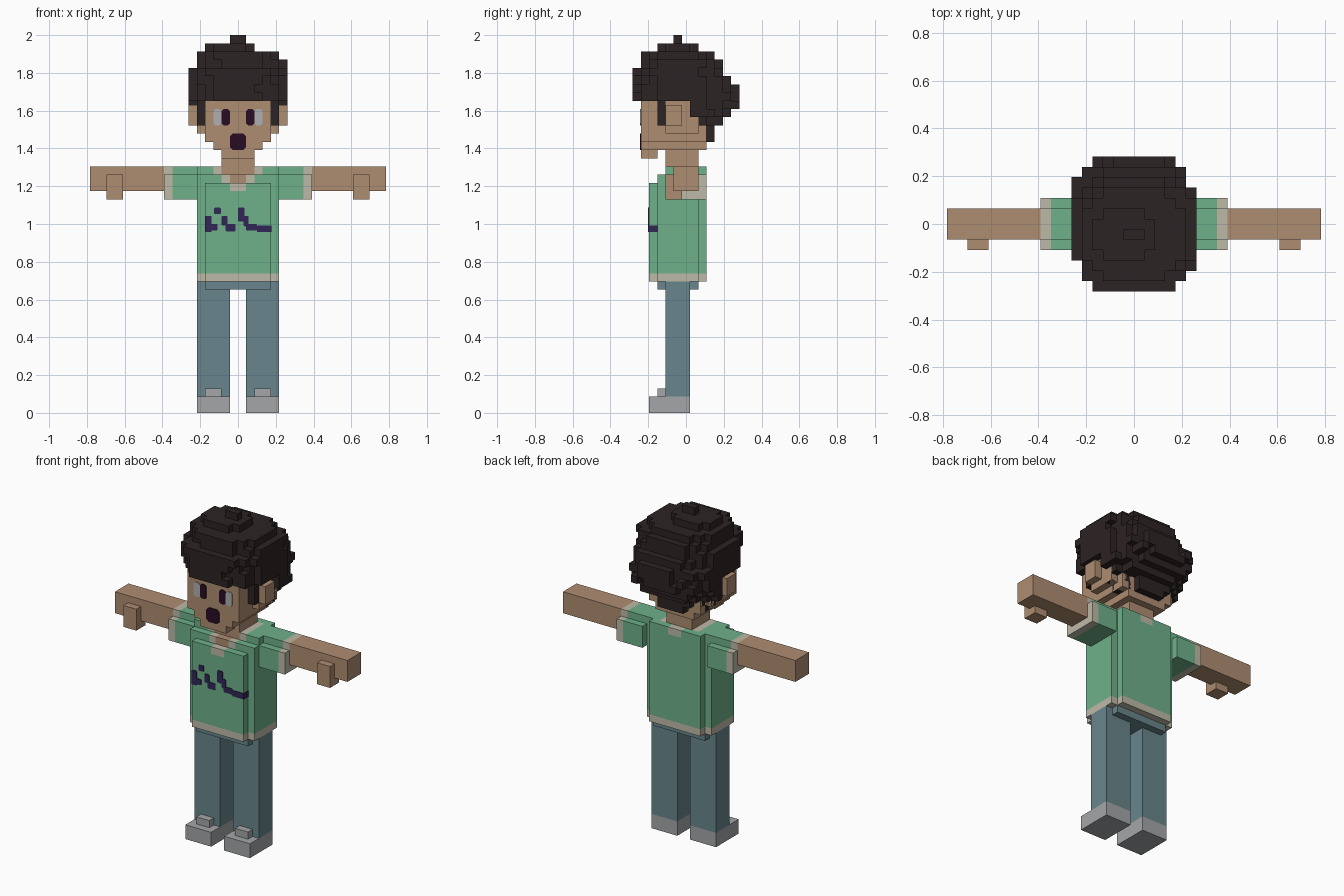
import bpy, random
from mathutils import Vector

if "Cube" in bpy.data.objects:
    bpy.data.objects.remove(bpy.data.objects["Cube"])

random.seed(4)
V = 2 / 46  # size of one block


def material(name, r, g, b):
    lin = [((c / 255 + 0.055) / 1.055) ** 2.4 for c in (r, g, b)]
    m = bpy.data.materials.new(name)
    m.diffuse_color = (*lin, 1)
    m.use_nodes = True
    m.node_tree.nodes["Principled BSDF"].inputs["Base Color"].default_value = m.diffuse_color
    return m


SKIN = material("skin", 175, 141, 113)
HAIR = material("dark hair", 44, 35, 35)
GREEN = material("shirt green", 110, 177, 138)
CREAM = material("cream trim", 190, 186, 168)
DENIM = material("denim", 104, 134, 140)
GREY = material("shoe grey", 164, 166, 167)
WHITE = material("eye white", 176, 176, 178)
DARK = material("pupil dark", 40, 12, 34)
PURPLE = material("print purple", 49, 37, 86)

CORNERS = [(0, 0, 0), (1, 0, 0), (1, 1, 0), (0, 1, 0), (0, 0, 1), (1, 0, 1), (1, 1, 1), (0, 1, 1)]
SIDES = {(0, 0, -1): (0, 3, 2, 1), (0, 0, 1): (4, 5, 6, 7), (0, -1, 0): (0, 1, 5, 4),
         (1, 0, 0): (1, 2, 6, 5), (0, 1, 0): (2, 3, 7, 6), (-1, 0, 0): (3, 0, 4, 7)}


def make(name, verts, faces, mats, indices=None):
    mesh = bpy.data.meshes.new(name)
    mesh.from_pydata([Vector(v) * V for v in verts], [], faces)
    for m in mats:
        mesh.materials.append(m)
    if indices:
        mesh.polygons.foreach_set("material_index", indices)
    mesh.update()
    ob = bpy.data.objects.new(name, mesh)
    bpy.context.collection.objects.link(ob)
    return ob


def box(name, mat, x0, x1, y0, y1, z0, z1):
    """Box given by its limits in block units."""
    verts = [((x0, x1)[a], (y0, y1)[b], (z0, z1)[c]) for a, b, c in CORNERS]
    return make(name, verts, list(SIDES.values()), [mat])


def pair(name, mat, x0, x1, *rest):
    box(name + "_left", mat, x0, x1, *rest)
    box(name + "_right", mat, -x1, -x0, *rest)


def blocks(name, mats, rule, height):
    """Outer skin of all blocks for which rule(i, j, k) gives a material."""
    cells = {}
    for k in range(*height):
        for i in range(-10, 10):
            for j in range(-8, 9):
                m = rule(i, j, k)
                if m is not None:
                    cells[i, j, k] = mats.index(m)
    verts, faces, indices = {}, [], []
    for (i, j, k), m in cells.items():
        for (dx, dy, dz), quad in SIDES.items():
            if (i + dx, j + dy, k + dz) in cells:
                continue
            pts = [(i + CORNERS[q][0], j + CORNERS[q][1] - 0.5, k + CORNERS[q][2]) for q in quad]
            faces.append([verts.setdefault(p, len(verts)) for p in pts])
            indices.append(m)
    make(name, list(verts), faces, mats, indices)


def plate(name, mat, x0, x1, z0, z1, y, cut=0.25):
    """Thin front plate with clipped corners."""
    c = cut
    ring = [(x0 + c, z0), (x1 - c, z0), (x1, z0 + c), (x1, z1 - c),
            (x1 - c, z1), (x0 + c, z1), (x0, z1 - c), (x0, z0 + c)]
    n = len(ring)
    verts = [(x, y - 0.1, z) for x, z in ring] + [(x, y + 0.05, z) for x, z in ring]
    faces = [list(range(n)), list(range(2 * n - 1, n - 1, -1))]
    faces += [[i, i + n, (i + 1) % n + n, (i + 1) % n] for i in range(n)]
    make(name, verts, faces, [mat])


# Shoes, legs and hips
pair("shoe", GREY, 1, 5, -4.5, 0.5, 0, 2)
pair("shoe_tongue", GREY, 2, 4, -3.5, -2.5, 2, 3)
pair("leg", DENIM, 1, 5, -2.5, 0.5, 2, 16)
box("hips", DENIM, -4, 4, -3.5, 1.5, 15, 16)

# Arms and thumbs
pair("arm", SKIN, 9, 18, -1.5, 1.5, 27, 30)
pair("thumb", SKIN, 14, 16, -2.5, -0.5, 26, 29)


# Shirt with sleeves, hem, cuffs and open collar
def shirt(i, j, k):
    a = i if i >= 0 else -1 - i
    top = {-4: 28, -3: 29}.get(j, 30)
    torso = k < top and ((a < 4 and -4 <= j <= 2) or (a < 5 and -3 <= j <= 1))
    sleeve = 5 <= a < 9 and k >= 26 and abs(j) <= (2 if k < 29 else 1)
    if not (torso or sleeve):
        return None
    if k == 16 or a == 8:
        return CREAM
    if k == 29 and a < 3 and -2 <= j <= 1:
        return CREAM if a == 2 else SKIN
    if k == 29 and j == 2 and a < 1:
        return CREAM
    if k == 28 and j == -3 and a < 2:
        return CREAM if a == 1 else SKIN
    if k == 27 and j == -4 and a < 1:
        return CREAM
    return GREEN


blocks("shirt", [GREEN, CREAM, SKIN], shirt, (16, 30))

# Abstract dashes across the shirt front
for n, (x0, x1, z0, z1) in enumerate([
        (-4, -3.2, 22, 24), (-3.3, -2.5, 22.2, 23), (-2.9, -2.1, 24.2, 25), (-2, -1.3, 22.8, 24),
        (-1.5, -0.3, 22.1, 23), (0, 0.8, 23.3, 25), (0.7, 1.3, 22.7, 24),
        (1, 2.3, 22.2, 23), (2.3, 4, 22, 22.8)]):
    plate(f"shirt_dash_{n}", PURPLE, x0, x1, z0, z1, -4.5, 0.1)
box("shirt_dash_side", PURPLE, 3.95, 4.1, -4.6, -3.5, 22, 22.8)

# Neck, head and ears
box("neck", SKIN, -2, 2, -2.5, 1.5, 30, 32)
box("chin", SKIN, -2, 2, -5.5, -3.5, 31, 32)
box("jaw", SKIN, -3, 3, -5.5, 2.5, 32, 33)
box("head", SKIN, -4, 4, -5.5, 2.5, 33, 38)
pair("cheek", SKIN, 4, 5, -2.5, 1.5, 34, 38)
pair("ear", SKIN, 5, 6, -2.5, -0.5, 35, 37.5)

# Face
for side, s in (("left", 1), ("right", -1)):
    for part, mat, a, b in (("eye", WHITE, 2, 3), ("pupil", DARK, 1, 2)):
        x0, x1 = sorted((s * a, s * b))
        plate(f"{part}_{side}", mat, x0, x1, 35, 37, -5.5)
plate("mouth", DARK, -1, 1, 32, 34, -5.5, 0.35)

# Hair: rounded layers of blocks, limits x0, x1, y0, y1 from the nape upwards
LAYERS = [(-4, 4, -6.5, 3.5), (-5, 5, -6.5, 3.5), (-5.5, 5.5, -6.5, 4.5), (-6, 6, -6.5, 5.5),
          (-6, 6, -6.5, 6.5), (-6, 6, -6.5, 6.5), (-6, 6, -6.5, 6.5), (-6, 6, -6.5, 5.5),
          (-6, 6, -6.5, 4.5), (-5, 6, -5.5, 4.5), (-5, 5, -5.5, 3.5), (-4, 2, -3.5, 1.5),
          (-1, 1, -1.5, -0.5)]


def hair(i, j, k):
    x0, x1, y0, y1 = LAYERS[k - 33]
    if not (x0 <= i + 0.5 <= x1 and y0 <= j <= y1) or (k < 38 and j < 1):
        return None
    u = abs(2 * (i + 0.5) - x0 - x1) / (x1 - x0)
    v = abs(2 * j - y0 - y1) / (y1 - y0)
    return HAIR if u ** 2.5 + v ** 2.5 < random.uniform(0.9, 1.12) else None


blocks("hair", [HAIR], hair, (33, 46))
pair("sideburn", HAIR, 4, 5, -3.5, -2.5, 35, 38)
